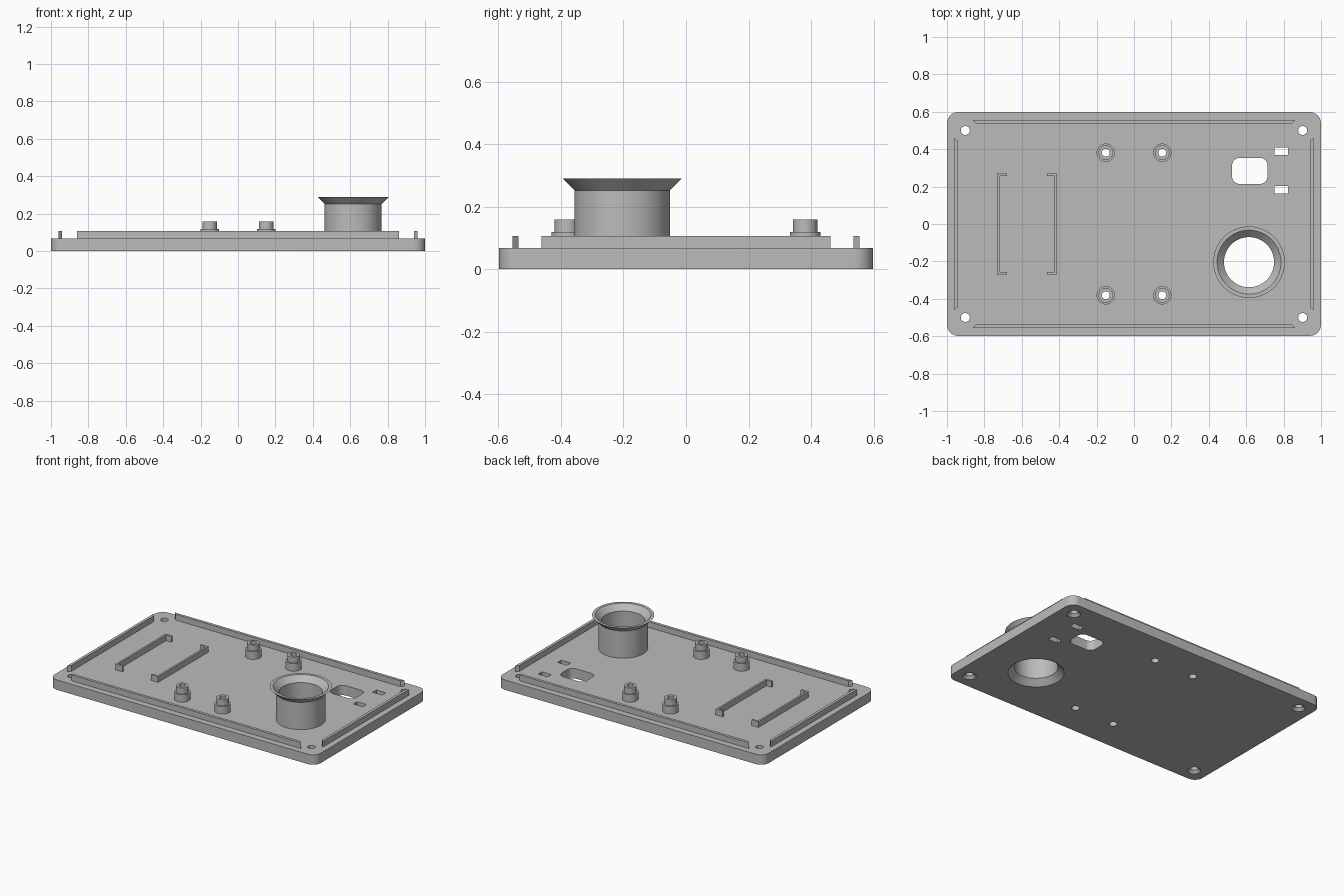
import bpy, bmesh
from math import sin, cos, pi

if "Cube" in bpy.data.objects:
    bpy.data.objects.remove(bpy.data.objects["Cube"], do_unlink=True)

grey = bpy.data.materials.new("plain grey")
grey.use_nodes = True
grey.diffuse_color = (0.5, 0.5, 0.5, 1)
grey.node_tree.nodes["Principled BSDF"].inputs["Base Color"].default_value = (0.5, 0.5, 0.5, 1)

TOP = 0.067      # upper face of the plate
LIP = 0.106      # top of the lips and rails


def prism(bm, pts, z0, z1):
    """Extrude an outline between two heights."""
    low = [bm.verts.new((x, y, z0)) for x, y in pts]
    high = [bm.verts.new((x, y, z1)) for x, y in pts]
    bm.faces.new(low)
    bm.faces.new(high)
    n = len(pts)
    for i in range(n):
        j = (i + 1) % n
        bm.faces.new((low[i], low[j], high[j], high[i]))


def lathe(bm, profile, cx, cy, segs=64):
    """Revolve a closed (radius, height) profile about a vertical axis."""
    rings = []
    for s in range(segs):
        a = 2 * pi * s / segs
        rings.append([bm.verts.new((cx + r * cos(a), cy + r * sin(a), z)) for r, z in profile])
    n = len(profile)
    for s in range(segs):
        p, q = rings[s], rings[(s + 1) % segs]
        for i in range(n):
            j = (i + 1) % n
            if profile[i][0] or profile[j][0]:
                bm.faces.new((p[i], q[i], q[j], p[j]))


def rounded(cx, cy, hx, hy, r, steps=10):
    """Outline of a rectangle with rounded corners."""
    pts = []
    for k, (sx, sy) in enumerate(((1, 1), (-1, 1), (-1, -1), (1, -1))):
        for i in range(steps + 1):
            a = (k + i / steps) * pi / 2
            pts.append((cx + sx * (hx - r) + r * cos(a), cy + sy * (hy - r) + r * sin(a)))
    return pts


def box(cx, cy, hx, hy):
    return [(cx - hx, cy - hy), (cx + hx, cy - hy), (cx + hx, cy + hy), (cx - hx, cy + hy)]


def finish(name, bm):
    bmesh.ops.remove_doubles(bm, verts=bm.verts, dist=1e-5)
    bmesh.ops.recalc_face_normals(bm, faces=bm.faces)
    mesh = bpy.data.meshes.new(name)
    bm.to_mesh(mesh)
    bm.free()
    mesh.materials.append(grey)
    ob = bpy.data.objects.new(name, mesh)
    bpy.context.collection.objects.link(ob)
    return ob


def smooth(ob):
    bpy.ops.object.select_all(action='DESELECT')
    ob.select_set(True)
    bpy.context.view_layer.objects.active = ob
    bpy.ops.object.shade_smooth_by_angle(angle=pi / 6)


CORNERS = [(sx, sy) for sx in (-1, 1) for sy in (-1, 1)]
POST_X, POST_Y = 0.151, 0.381
CUP = (0.615, -0.204)

# Base plate
bm = bmesh.new()
prism(bm, rounded(0, 0, 1, 0.598, 0.06), 0, TOP)
plate = finish("base_plate", bm)

# Holes: countersunk screws, post bores, flared round opening, window, slots
bm = bmesh.new()
for sx, sy in CORNERS:
    lathe(bm, [(0, -0.01), (0.052, -0.01), (0.024, 0.018), (0.024, 0.1), (0, 0.1)],
          sx * 0.902, sy * 0.5, 32)
    lathe(bm, [(0, -0.01), (0.025, -0.01), (0.025, 0.1), (0, 0.1)],
          sx * POST_X, sy * POST_Y, 32)
lathe(bm, [(0, -0.01), (0.183, -0.01), (0.134, 0.039), (0.134, 0.1), (0, 0.1)], *CUP)
prism(bm, rounded(0.619, 0.284, 0.095, 0.07, 0.042), -0.01, 0.1)
for y in (0.39, 0.182):
    prism(bm, box(0.788, y, 0.036, 0.02), -0.01, 0.1)
cutter = finish("hole_cutter", bm)
cutter.hide_render = True
mod = plate.modifiers.new("holes", 'BOOLEAN')
mod.operation = 'DIFFERENCE'
mod.solver = 'EXACT'
mod.object = cutter
bpy.context.view_layer.objects.active = plate
bpy.ops.object.modifier_apply(modifier=mod.name)
bpy.data.objects.remove(cutter, do_unlink=True)
smooth(plate)

# Mitred lips along the four edges
for s, front in ((-1, "front"), (1, "back")):
    bm = bmesh.new()
    prism(bm, [(-0.862, s * 0.555), (0.862, s * 0.555), (0.844, s * 0.536), (-0.844, s * 0.536)],
          TOP, LIP)
    finish(front + "_lip", bm)
for s, side in ((-1, "right"), (1, "left")):
    bm = bmesh.new()
    prism(bm, [(s * 0.96, -0.462), (s * 0.96, 0.462), (s * 0.941, 0.444), (s * 0.941, -0.444)],
          TOP, LIP)
    finish(side + "_lip", bm)

# Facing rails with short end tabs
for s, side in ((1, "outer"), (-1, "inner")):
    wall = -0.572 - s * 0.161
    inside, tip = wall + s * 0.013, wall + s * 0.053
    bm = bmesh.new()
    prism(bm, [(wall, -0.27), (tip, -0.27), (tip, -0.256), (inside, -0.256),
               (inside, 0.256), (tip, 0.256), (tip, 0.27), (wall, 0.27)], TOP, LIP)
    finish(side + "_rail", bm)

# Stepped mounting posts
for i, (sx, sy) in enumerate(CORNERS):
    bm = bmesh.new()
    lathe(bm, [(0.021, TOP), (0.049, TOP), (0.049, 0.119), (0.039, 0.119),
               (0.039, 0.159), (0.021, 0.159)], sx * POST_X, sy * POST_Y, 40)
    smooth(finish("mounting_post_%d" % (i + 1), bm))

# Tube with a flared rim
bm = bmesh.new()
lathe(bm, [(0.134, TOP), (0.153, TOP), (0.153, 0.252), (0.191, 0.29), (0.171, 0.29),
           (0.134, 0.253)], *CUP)
smooth(finish("flared_tube", bm))
